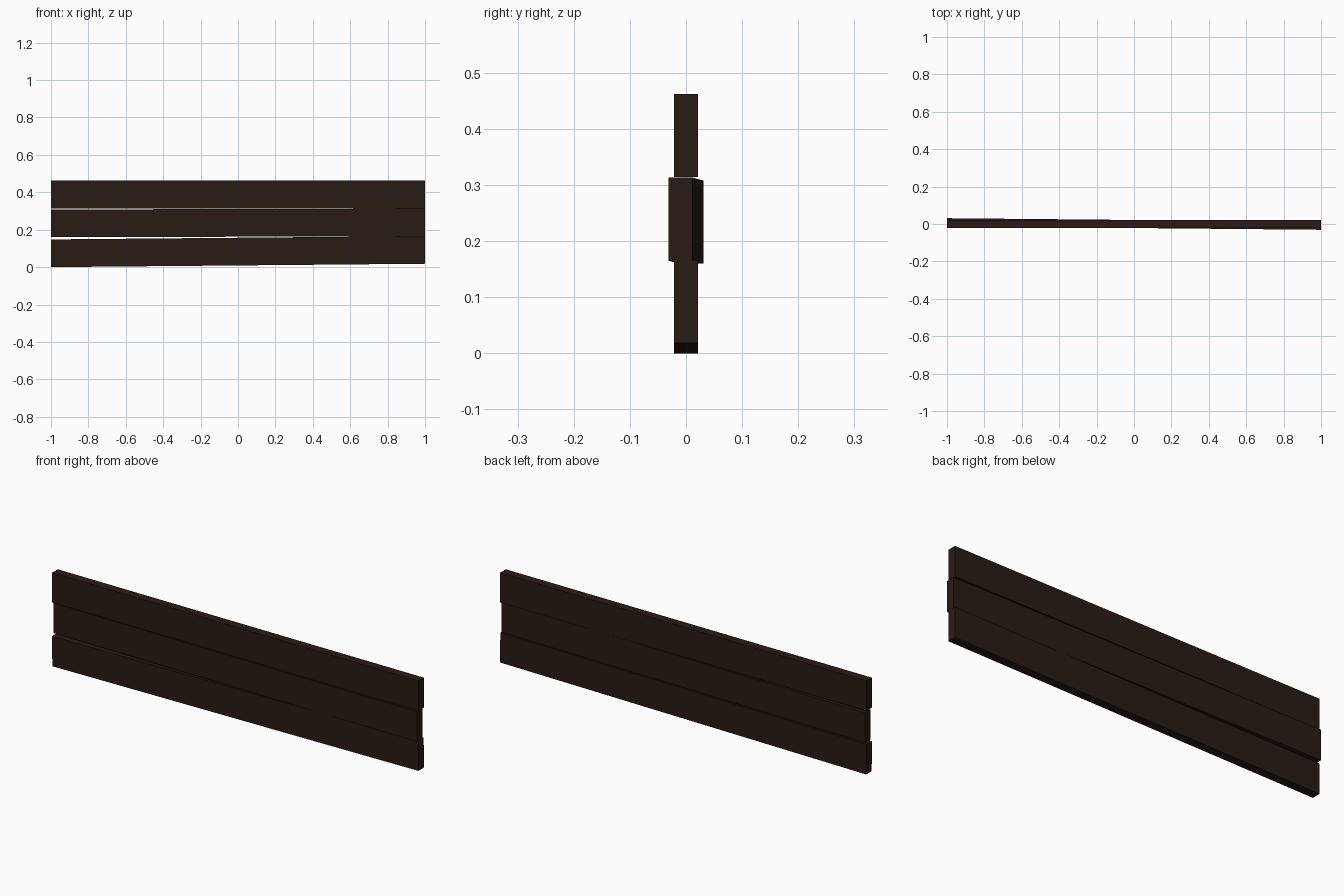
import bpy
from math import atan2

if "Cube" in bpy.data.objects:
    bpy.data.objects.remove(bpy.data.objects["Cube"])

LENGTH, DEPTH, HEIGHT = 2.0, 0.043, 0.148

wood = bpy.data.materials.new("dark_wood")
wood.diffuse_color = (0.022, 0.011, 0.007, 1)
wood.use_nodes = True
wood.node_tree.nodes["Principled BSDF"].inputs["Base Color"].default_value = wood.diffuse_color


def plank(name, z_left, z_right, y_left=0.0, y_right=0.0):
    """Board whose lower edge runs from z_left to z_right, centred between y_left and y_right."""
    z = (z_left + z_right + HEIGHT) / 2
    if z_left != z_right:
        z = (z_left + z_right) / 2 + HEIGHT / 2
    bpy.ops.mesh.primitive_cube_add(size=1, location=(0, (y_left + y_right) / 2, z))
    board = bpy.context.object
    board.name = name
    board.scale = (LENGTH, DEPTH, HEIGHT)
    board.rotation_euler = (0, -atan2(z_right - z_left, LENGTH),
                            atan2(y_right - y_left, LENGTH))
    board.data.materials.append(wood)
    return board


# Three stacked boards, the lower two slightly crooked
plank("bottom_plank", 0.0, 0.018)
plank("middle_plank", 0.160, 0.165, 0.0095, -0.0095)
top = plank("top_plank", 0.314, 0.314)
top.location.z = 0.314 + HEIGHT / 2
